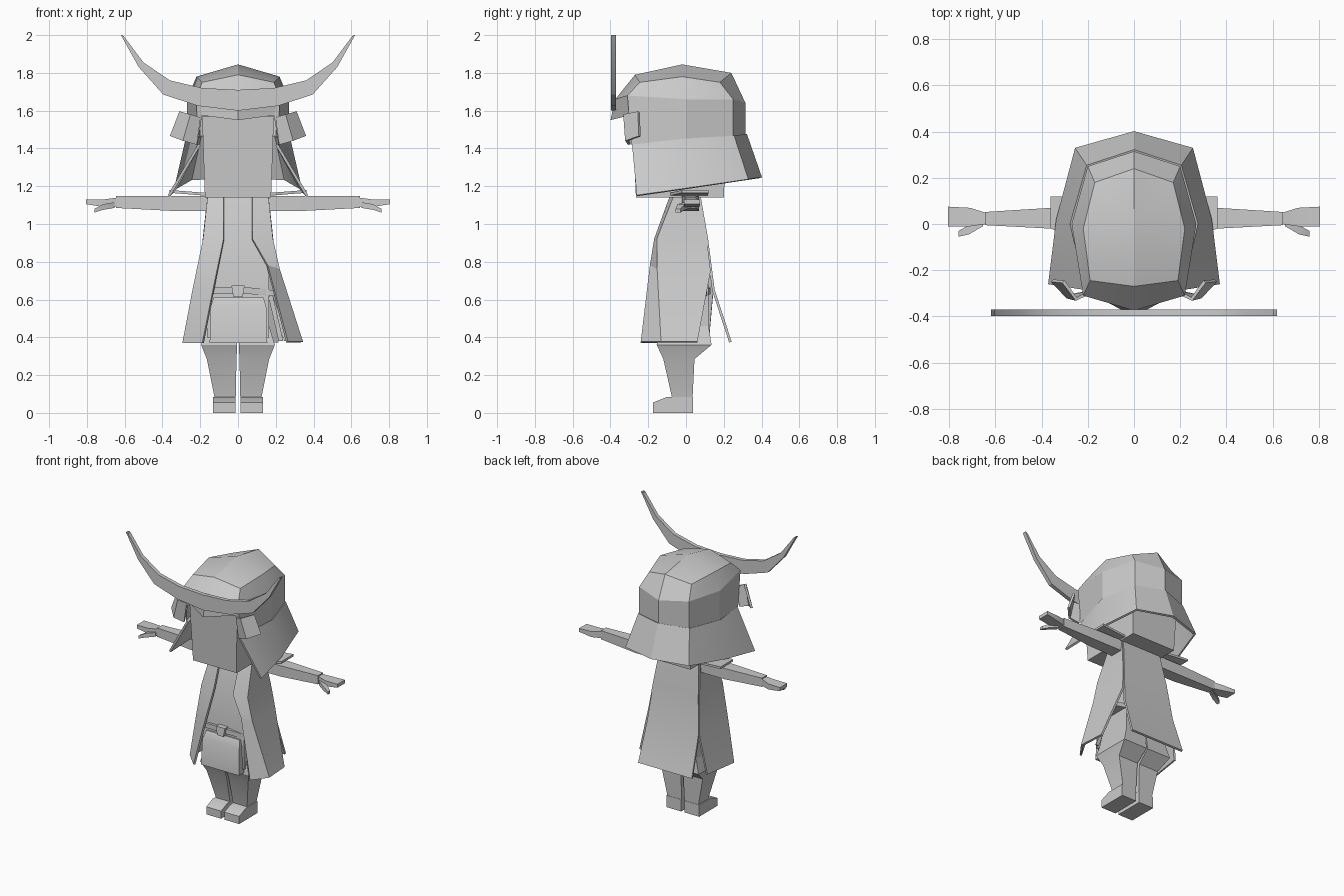
import bpy
import bmesh
from math import radians

default_cube = bpy.data.objects.get("Cube")
if default_cube:
    bpy.data.objects.remove(default_cube, do_unlink=True)

# One plain colour for the whole figure
grey = bpy.data.materials.new("light_grey")
grey.use_nodes = True
grey.diffuse_color = (.6, .6, .6, 1)
grey.node_tree.nodes["Principled BSDF"].inputs["Base Color"].default_value = grey.diffuse_color


def finish(name, bm, thickness=0, mirrored=False):
    """Turn a bmesh into an object, with optional mirroring and thickness."""
    bmesh.ops.remove_doubles(bm, verts=bm.verts, dist=.0005)
    bmesh.ops.recalc_face_normals(bm, faces=bm.faces)
    mesh = bpy.data.meshes.new(name)
    bm.to_mesh(mesh)
    bm.free()
    mesh.materials.append(grey)
    part = bpy.data.objects.new(name, mesh)
    bpy.context.collection.objects.link(part)
    if mirrored:
        part.modifiers.new("mirror", "MIRROR")
    if thickness:
        solid = part.modifiers.new("thickness", "SOLIDIFY")
        solid.thickness = thickness
        solid.offset = 0
    bpy.ops.object.select_all(action="DESELECT")
    part.select_set(True)
    bpy.context.view_layer.objects.active = part
    bpy.ops.object.convert(target="MESH")
    bpy.ops.object.shade_smooth_by_angle(angle=radians(25))
    return part


def sheet(name, rows, thickness=0, mirrored=False, capped=False):
    """Skin quads between rows of points; optionally cap the end rows."""
    bm = bmesh.new()
    grid = [[bm.verts.new(point) for point in row] for row in rows]
    for upper, lower in zip(grid, grid[1:]):
        for i in range(len(upper) - 1):
            bm.faces.new((upper[i], upper[i + 1], lower[i + 1], lower[i]))
    if capped:
        for row in (grid[0], grid[-1]):
            bm.faces.new(row[:-1])
    return finish(name, bm, thickness, mirrored)


def block(name, sections, axis="z", mirrored=False):
    """Loft rectangles (position, low a, high a, low b, high b) along an axis."""
    rings = []
    for position, a_low, a_high, b_low, b_high in sections:
        corners = [(a_low, b_low), (a_high, b_low), (a_high, b_high), (a_low, b_high), (a_low, b_low)]
        if axis == "z":
            rings.append([(a, b, position) for a, b in corners])
        elif axis == "x":
            rings.append([(position, a, b) for a, b in corners])
        else:
            rings.append([(a, position, b) for a, b in corners])
    return sheet(name, rings, mirrored=mirrored, capped=True)


def flipped(rows):
    """Reflect rows of points to the other side."""
    return [[(-x, y, z) for x, y, z in row] for row in rows]


# Head
block("head", [(1.14, -.175, .175, -.265, .2), (1.57, -.19, .19, -.285, .22)])

# Helmet dome: apex, shoulder ring, temple ring and rim
apex = (0, -.02, 1.845)
shoulder_front = (.19, -.245, 1.75)
temple_front = (.22, -.31, 1.68)
sheet("helmet_dome", [
    [apex] * 6,
    [(0, -.27, 1.79), shoulder_front, shoulder_front, (.22, -.02, 1.78), (.17, .18, 1.75), (0, .24, 1.8)],
    [(0, -.375, 1.66), temple_front, temple_front, (.27, 0, 1.66), (.2, .25, 1.66), (0, .315, 1.64)],
    [(0, -.4, 1.55), (.19, -.3, 1.575), (.215, -.29, 1.42), (.27, 0, 1.45), (.2, .25, 1.46), (0, .315, 1.47)],
], mirrored=True)

# Flared neck guard
sheet("neck_guard", [
    [(.205, -.285, 1.42), (.27, 0, 1.45), (.2, .25, 1.465), (0, .315, 1.475)],
    [(.365, -.26, 1.15), (.33, .02, 1.19), (.25, .325, 1.235), (0, .395, 1.245)],
], thickness=.015, mirrored=True)

# Curled side flaps
sheet("helmet_flap", [
    [(.2, -.3, 1.565), (.25, -.325, 1.58), (.305, -.25, 1.595)],
    [(.22, -.3, 1.42), (.29, -.315, 1.44), (.355, -.245, 1.465)],
], thickness=.015, mirrored=True)

# Crescent crest: lower and upper edge, extruded front to back
lower_edge = [(0, 1.6), (.21, 1.625), (.395, 1.685), (.525, 1.83), (.62, 2)]
upper_edge = [(0, 1.71), (.19, 1.72), (.36, 1.76), (.5, 1.855), (.605, 1.995)]
front, back = -.398, -.37
sheet("crescent_crest", [
    [(low[0], front, low[1]), (high[0], front, high[1]),
     (high[0], back, high[1]), (low[0], back, low[1]), (low[0], front, low[1])]
    for low, high in zip(lower_edge, upper_edge)
], mirrored=True)

# Inner robe
block("robe", [
    (1.15, -.14, .14, -.07, .06),
    (.92, -.16, .16, -.14, .1),
    (.65, -.165, .165, -.165, .12),
    (.4, -.165, .165, -.17, .12),
])

# Coat: two side panels open at the front
coat_top = [
    [(.075, -.078, 1.15), (.155, -.06, 1.15), (.155, .07, 1.15)],
    [(.075, -.162, .92), (.18, -.15, .92), (.18, .11, .92)],
]
sheet("coat_right", flipped(coat_top + [
    [(.13, -.2, .65), (.235, -.14, .65), (.205, .145, .65)],
    [(.185, -.235, .37), (.288, -.13, .37), (.25, .12, .37)],
]), thickness=.014)
sheet("coat_left", coat_top + [
    [(.155, -.185, .78), (.215, -.15, .76), (.2, .13, .75)],
    [(.26, -.235, .375), (.338, -.13, .375), (.325, .06, .375)],
], thickness=.014)

# Coat back, free below the side slits
sheet("coat_back", [
    [(side * x, y, z) for side in (-1, 1)]
    for x, y, z in ((.155, .07, 1.15), (.18, .11, .92), (.205, .145, .65), (.215, .235, .375))
    for side_width in (x,)
], thickness=.014)

# Shoulder closing the top of the coat
block("collar", [(1.13, -.155, .155, -.07, .07), (1.155, -.155, .155, -.07, .07)])

# Apron, belt, knot and trailing sash ends
block("apron", [
    (.37, -.15, .155, -.21, -.12),
    (.56, -.145, .15, -.2, -.12),
    (.61, -.13, .135, -.175, -.12),
])
block("belt", [
    (-.14, -.18, .13, .63, .665),
    (.05, -.185, .13, .63, .665),
    (.23, -.15, .1, .615, .645),
], axis="x")
block("belt_knot", [(.615, -.025, .025, -.205, -.16), (.675, -.035, .035, -.2, -.16)])
for shift in (0, .03):
    sheet("sash_end", [
        [(.16, -.1 + shift, .62), (.185, -.1 + shift, .62)],
        [(.215 + shift, -.1 + shift, .38), (.24 + shift, -.1 + shift, .38)],
    ], thickness=.01)

# Trousers
block("trouser_leg", [
    (.085, .012, .125, -.075, .035),
    (.285, .008, .165, -.12, .045),
    (.36, .004, .195, -.155, .135),
    (.46, .004, .165, -.14, .12),
], mirrored=True)

# Shoes
block("shoe", [
    (-.175, .013, .132, 0, .055),
    (-.1, .013, .132, 0, .085),
    (.037, .013, .132, 0, .085),
], axis="y", mirrored=True)

# Sleeves, hands and thumbs
block("sleeve", [
    (.13, -.025, .07, 1.07, 1.148),
    (.36, -.02, .07, 1.07, 1.148),
    (.645, -.005, .052, 1.085, 1.148),
], axis="x", mirrored=True)
block("hand", [
    (.64, 0, .048, 1.092, 1.14),
    (.71, -.01, .07, 1.09, 1.13),
    (.805, -.01, .075, 1.105, 1.13),
], axis="x", mirrored=True)
block("thumb", [
    (.655, -.01, .025, 1.085, 1.115),
    (.715, -.045, -.005, 1.075, 1.105),
    (.76, -.055, -.03, 1.06, 1.08),
], axis="x", mirrored=True)

# Shoulder plates
block("shoulder_plate", [
    (.17, -.085, .115, 1.15, 1.165),
    (.362, -.02, .12, 1.165, 1.18),
], axis="x", mirrored=True)
